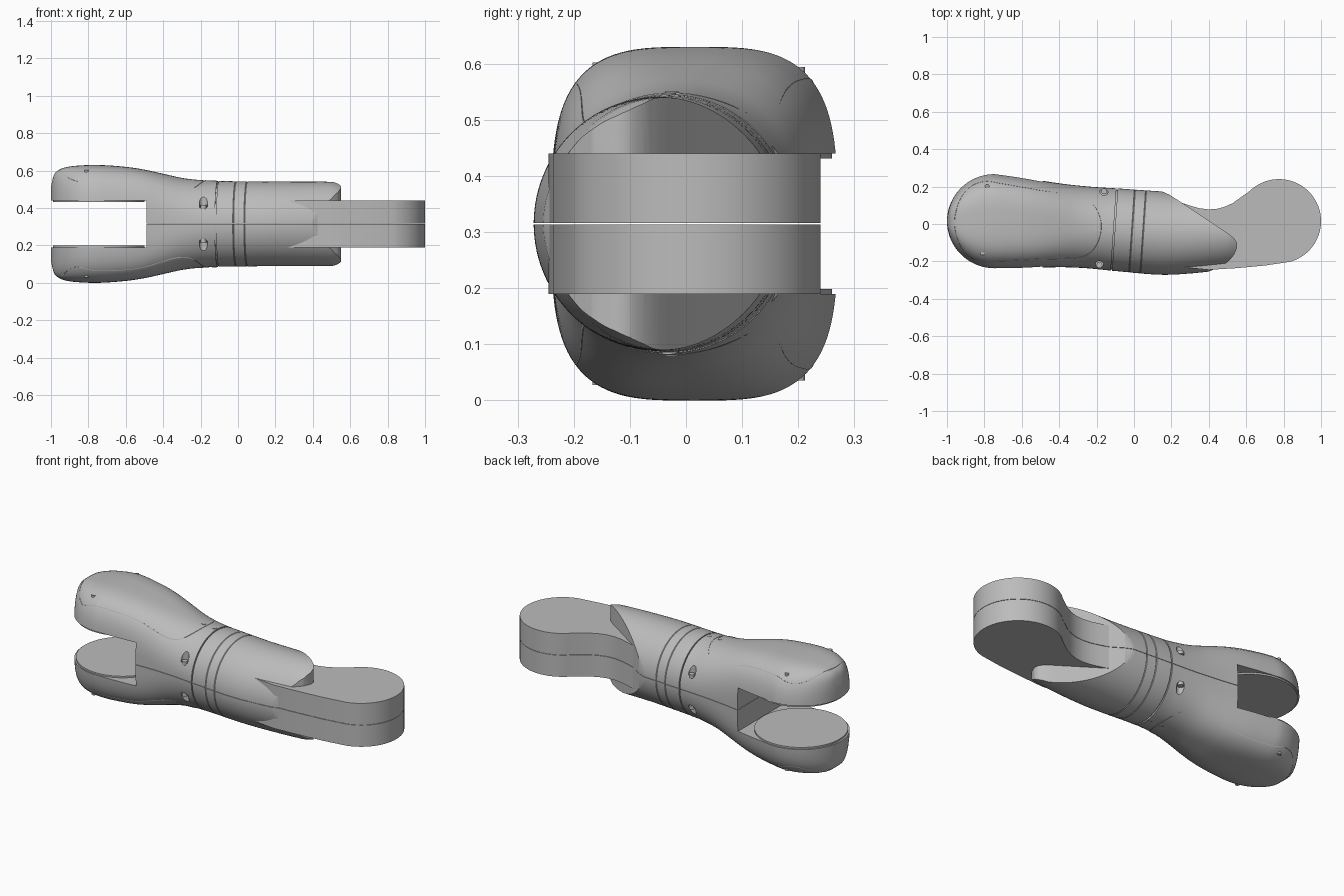
import bpy, bmesh, math

if "Cube" in bpy.data.objects:
    bpy.data.objects.remove(bpy.data.objects["Cube"], do_unlink=True)

MID = 0.315      # height of the horizontal symmetry plane
GAP = 0.001      # half of the parting line between the two shells
GREY = (0.5, 0.5, 0.5, 1)

mat = bpy.data.materials.new("light_grey")
mat.use_nodes = True
mat.diffuse_color = GREY
for node in mat.node_tree.nodes:
    if node.type == "BSDF_PRINCIPLED":
        node.inputs["Base Color"].default_value = GREY


def curve_at(table, x):
    """Smooth value at x through (x, value) pairs."""
    last = len(table) - 1
    if x <= table[0][0]:
        return table[0][1]
    if x >= table[last][0]:
        return table[last][1]
    i = max(k for k in range(last) if table[k][0] <= x)

    def slope(k):
        a, b = table[max(k - 1, 0)], table[min(k + 1, last)]
        return (b[1] - a[1]) / (b[0] - a[0])
    (x0, y0), (x1, y1) = table[i], table[i + 1]
    d = x1 - x0
    t = (x - x0) / d
    s = t * t * (3 - 2 * t)
    return (y0 + (y1 - y0) * s + d * slope(i) * t * (1 - t) ** 2
            - d * slope(i + 1) * t * t * (1 - t))


def finish(name, bm, mirror=True):
    bmesh.ops.recalc_face_normals(bm, faces=bm.faces[:])
    mesh = bpy.data.meshes.new(name)
    bm.to_mesh(mesh)
    bm.free()
    obj = bpy.data.objects.new(name, mesh)
    bpy.context.collection.objects.link(obj)
    obj.location.z = MID
    mesh.materials.append(mat)
    if mirror:
        mod = obj.modifiers.new("mirror", "MIRROR")
        mod.use_axis = (False, False, True)
        mod.use_mirror_merge = False
    return obj


def smooth(obj, degrees=35):
    obj.data.shade_smooth()
    obj.data.set_sharp_from_angle(angle=math.radians(degrees))


def loft(name, sections, segments=56):
    """Half shell through arch sections, closed along the parting plane."""
    bm = bmesh.new()
    rings = []
    for x, c, w, h, n, shear in sections:
        ring = []
        for k in range(segments + 1):
            a = math.pi * k / segments
            co, si = math.cos(a), max(math.sin(a), 0)
            y = c + w * math.copysign(abs(co) ** (2 / n), co)
            z = max(h * si ** (2 / n), GAP)
            ring.append(bm.verts.new((x + shear * (y + 0.03), y, z)))
        rings.append(ring)
    for a, b in zip(rings, rings[1:]):
        for k in range(segments + 1):
            j = (k + 1) % (segments + 1)
            bm.faces.new((a[k], a[j], b[j], b[k]))
    bm.faces.new(rings[0])
    bm.faces.new(rings[-1])
    return finish(name, bm)


def prism(name, outline, z0, z1, mirror=True):
    bm = bmesh.new()
    low = [bm.verts.new((x, y, z0)) for x, y in outline]
    high = [bm.verts.new((x, y, z1)) for x, y in outline]
    bm.faces.new(low)
    bm.faces.new(high)
    for k in range(len(low)):
        j = (k + 1) % len(low)
        bm.faces.new((low[k], low[j], high[j], high[k]))
    return finish(name, bm, mirror)


def circle(x, y, r, start=0, end=360, steps=32):
    full = end - start == 360
    count = steps if full else steps + 1
    angles = [math.radians(start + (end - start) * k / steps) for k in range(count)]
    return [(x + r * math.cos(a), y + r * math.sin(a)) for a in angles]


def cut(obj, cutter, operation):
    cutter.hide_render = True
    mod = obj.modifiers.new("cut", "BOOLEAN")
    mod.operation, mod.solver, mod.object = operation, "EXACT", cutter
    bpy.context.view_layer.objects.active = obj
    bpy.ops.object.modifier_move_to_index(modifier=mod.name, index=0)
    bpy.ops.object.modifier_apply(modifier=mod.name)
    bpy.data.objects.remove(cutter, do_unlink=True)


# Fork: rounded paddle end blending into a round neck
EYE_X, EYE_Y, EYE_R, NECK_X = -0.745, 0.015, 0.255, -0.109
TOP = [(-1, 0.2), (-0.985, 0.26), (-0.96, 0.287), (-0.92, 0.303), (-0.85, 0.312),
       (-0.745, 0.315), (-0.6, 0.305), (-0.5, 0.29), (-0.4, 0.268), (-0.3, 0.246),
       (-0.2, 0.234), (-0.1, 0.23)]
WIDTH = [(EYE_X, EYE_R), (-0.6, 0.244), (-0.4, 0.224), (-0.25, 0.218), (-0.1, 0.22)]
CENTRE = [(EYE_X, EYE_Y), (-0.4, -0.007), (-0.25, -0.018), (-0.1, -0.03)]
SQUARE = [(-0.7, 3.4), (-0.5, 3.1), (-0.3, 2.3), (-0.15, 2)]


def fork_section(x):
    w = curve_at(WIDTH, x)
    if x < EYE_X:
        w = math.sqrt(max(EYE_R ** 2 - (x - EYE_X) ** 2, 0.00002))
    shear = 0.068 * max(0, (x + 0.5) / 0.39)
    return x, curve_at(CENTRE, x), w, curve_at(TOP, x), curve_at(SQUARE, x), shear


def fork_height(x, y):
    _, c, w, h, n, _ = fork_section(x)
    return h * max(1 - min(abs((y - c) / w), 1) ** n, 0) ** (1 / n)


stations = [EYE_X - EYE_R * math.cos(math.pi / 2 * k / 24) for k in range(24)]
stations += [EYE_X + (NECK_X - EYE_X) * k / 32 for k in range(33)]
fork = loft("fork_body", [fork_section(x) for x in stations])
slot = prism("slot_cutter", [(-1.5, -1), (-0.49, -1), (-0.49, 1), (-1.5, 1)], -1, 0.125, False)
cut(fork, slot, "DIFFERENCE")

# Sunk screws beside the neck
for side, (x, y) in (("left", (-0.16, 0.175)), ("right", (-0.185, -0.22))):
    cut(fork, prism("hole_cutter", circle(x, y, 0.022), 0.088, 0.4, False), "DIFFERENCE")
    prism("neck_screw_" + side, circle(x, y, 0.016), 0.08, 0.1)
smooth(fork)

# Bearing discs on the inner fork faces
smooth(prism("bearing_disc", circle(EYE_X, EYE_Y, 0.245, steps=64), 0.116, 0.135))

# Fine seam around each cover panel
panel = [(-0.96, 0.01), (-0.935, 0.12), (-0.88, 0.195), (-0.8, 0.228), (-0.7, 0.215),
         (-0.5, 0.18), (-0.3, 0.147), (-0.215, 0.1), (-0.175, 0), (-0.2, -0.11),
         (-0.28, -0.175), (-0.5, -0.188), (-0.8, -0.197), (-0.89, -0.165), (-0.94, -0.09)]
bm = bmesh.new()
path = []
for k, p1 in enumerate(panel):
    p0, p2, p3 = panel[k - 1], panel[(k + 1) % len(panel)], panel[(k + 2) % len(panel)]
    for s in range(8):
        t = s / 8
        path.append([b + 0.5 * t * (c - a + t * (2 * a - 5 * b + 4 * c - d
                     + t * (3 * (b - c) + d - a))) for a, b, c, d in zip(p0, p1, p2, p3)])
rings = []
for k, (x, y) in enumerate(path):
    (ax, ay), (bx, by) = path[k - 1], path[(k + 1) % len(path)]
    size = math.hypot(bx - ax, by - ay)
    nx, ny = (ay - by) / size, (bx - ax) / size
    ring = []
    for offset, lift in ((-0.003, -0.004), (0, 0.0015), (0.003, -0.004)):
        px, py = x + nx * offset, y + ny * offset
        ring.append(bm.verts.new((px, py, fork_height(px, py) + lift)))
    rings.append(ring)
for k, ring in enumerate(rings):
    for j in range(3):
        i = (j + 1) % 3
        bm.faces.new((rings[k - 1][j], rings[k - 1][i], ring[i], ring[j]))
finish("cover_seam", bm)

# Small cover screws
for k, (x, y) in enumerate([(-0.785, 0.2), (-0.81, -0.155), (-0.2, -0.025), (-0.128, -0.03)]):
    z = fork_height(x, y)
    prism("cover_screw_%d" % (k + 1), circle(x, y, 0.012, steps=16), z - 0.015, z + 0.002)

# Core filling the joint between fork and barrel
loft("neck_core", [(x, -0.03, 0.212, 0.22, 2, 0.068) for x in (-0.13, -0.08)])

# Barrel with two fine rings, trimmed to a sweeping pointed end
B_CENTRE = [(-0.1, -0.03), (0.15, -0.049), (0.3, -0.05), (0.6, -0.04)]
B_WIDTH = [(-0.1, 0.22), (0.15, 0.222), (0.3, 0.215), (0.45, 0.203), (0.6, 0.19)]
B_TOP = [(-0.1, 0.229), (0.15, 0.226), (0.5, 0.225), (0.53, 0.219), (0.6, 0.195)]
stations = [-0.102 + 0.702 * k / 40 for k in range(41)]
grooves = (-0.01, 0.05)
for g in grooves:
    stations += [g - 0.003, g, g + 0.003]
sections = []
for x in sorted(stations):
    f = 0.988 if x in grooves else 1
    sections.append((x, curve_at(B_CENTRE, x), f * curve_at(B_WIDTH, x),
                     f * curve_at(B_TOP, x), 2, 0.068 * max(0, min(1, (0.4 - x) / 0.3))))
barrel = loft("barrel", sections)
trim = [(-0.3, -0.5), (0.3, -0.5), (0.34, -0.28), (0.44, -0.237), (0.5, -0.203),
        (0.535, -0.165), (0.552, -0.125), (0.55, -0.1), (0.535, -0.075), (0.5, -0.048),
        (0.4, 0.018), (0.25, 0.118), (0.19, 0.156), (0.16, 0.17), (0.13, 0.18),
        (0.1, 0.5), (-0.3, 0.5)]
cut(barrel, prism("trim_cutter", trim, -1, 1, False), "INTERSECT")
smooth(barrel)

# Flat tongue with a rounded eye
tongue = [(0.05, -0.2), (0.05, 0.1), (0.2, 0.13), (0.25, 0.115), (0.3, 0.098), (0.35, 0.084),
          (0.4, 0.078), (0.45, 0.082), (0.49, 0.094), (0.53, 0.113), (0.57, 0.142)]
tongue += circle(0.775, 0.015, 0.225, 135, -75, 48)
tongue += [(0.7, -0.222), (0.55, -0.236), (0.4, -0.245), (0.3, -0.235)]
smooth(prism("tongue", tongue, GAP, 0.125))
